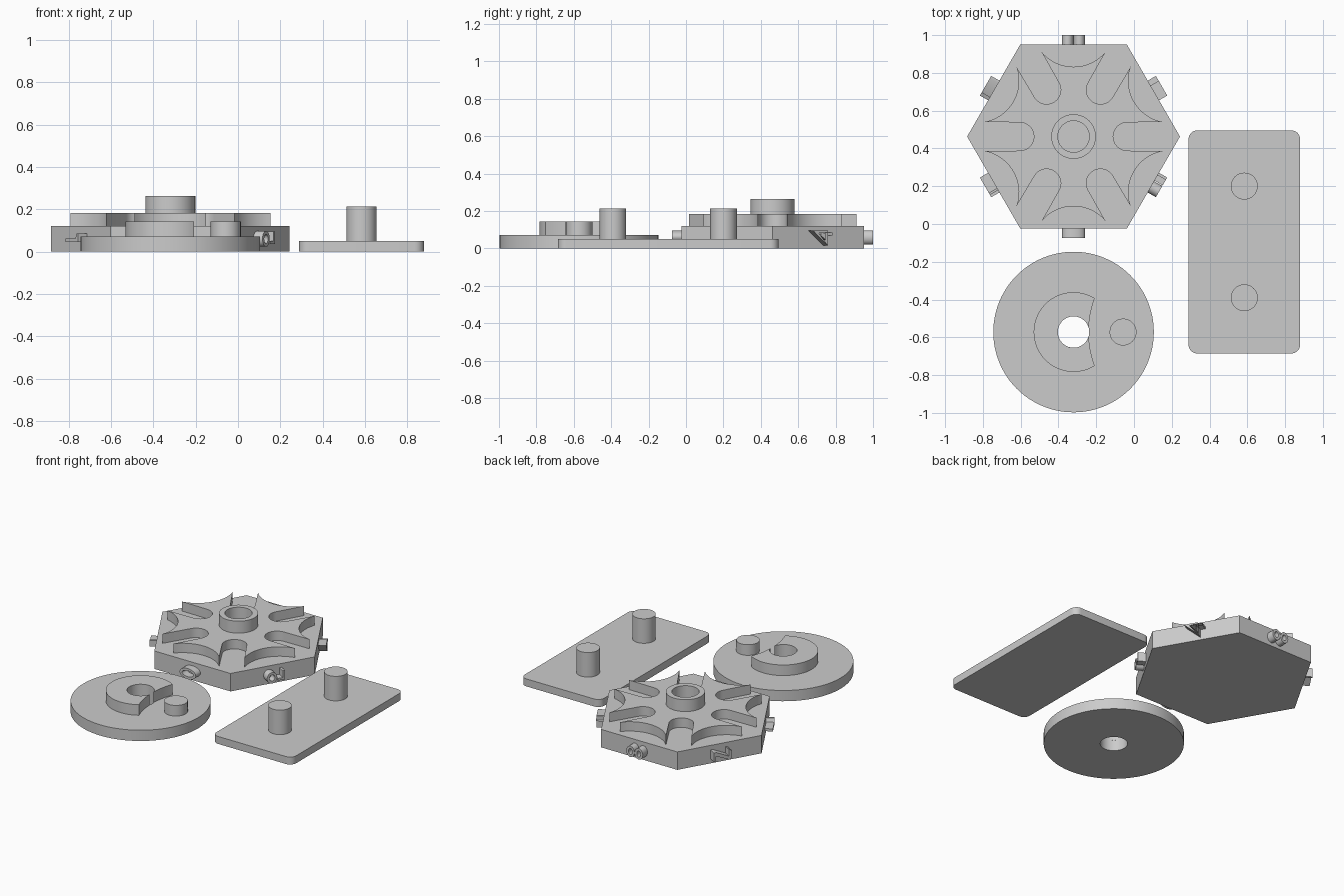
import bpy
from math import sin, cos, pi, radians, hypot, atan2
from mathutils import Matrix, Vector

cube = bpy.data.objects.get("Cube")
if cube:
    bpy.data.objects.remove(cube)

grey = bpy.data.materials.new("plain grey")
grey.use_nodes = True
colour = (0.6, 0.6, 0.6, 1)
grey.diffuse_color = colour
grey.node_tree.nodes["Principled BSDF"].inputs["Base Color"].default_value = colour


def arc(cx, cy, r, start, end, n=24):
    """Points along a circular arc, both ends included."""
    return [(cx + r * cos(start + (end - start) * i / n),
             cy + r * sin(start + (end - start) * i / n)) for i in range(n + 1)]


def circle(r, cx=0, cy=0, n=96):
    return arc(cx, cy, r, 0, 2 * pi, n)[:-1]


def oval(rx, ry, cx=0, cy=0, n=40):
    return [(cx + rx * x, cy + ry * y) for x, y in circle(1, n=n)]


def box(x0, x1, y0, y1):
    return [(x0, y0), (x1, y0), (x1, y1), (x0, y1)]


def turn(points, a):
    return [(x * cos(a) - y * sin(a), x * sin(a) + y * cos(a)) for x, y in points]


def prism(name, loops, z0, z1, matrix):
    """Extrude outlines from z0 to z1; inner loops become holes."""
    curve = bpy.data.curves.new(name, 'CURVE')
    curve.dimensions = '2D'
    curve.fill_mode = 'BOTH'
    curve.extrude = (z1 - z0) / 2
    for loop in loops:
        spline = curve.splines.new('POLY')
        spline.points.add(len(loop) - 1)
        for point, (x, y) in zip(spline.points, loop):
            point.co = (x, y, 0, 1)
        spline.use_cyclic_u = True
    temp = bpy.data.objects.new(name + " outline", curve)
    bpy.context.collection.objects.link(temp)
    graph = bpy.context.evaluated_depsgraph_get()
    mesh = bpy.data.meshes.new_from_object(temp.evaluated_get(graph))
    bpy.data.objects.remove(temp)
    mesh.transform(matrix @ Matrix.Translation((0, 0, (z0 + z1) / 2)))
    mesh.materials.clear()
    mesh.materials.append(grey)
    obj = bpy.data.objects.new(name, mesh)
    bpy.context.collection.objects.link(obj)
    bpy.ops.object.select_all(action='DESELECT')
    obj.select_set(True)
    bpy.context.view_layer.objects.active = obj
    # weld the caps to the walls so shading is continuous
    bpy.ops.object.mode_set(mode='EDIT')
    bpy.ops.mesh.select_all(action='SELECT')
    bpy.ops.mesh.remove_doubles(threshold=0.0001)
    bpy.ops.mesh.normals_make_consistent(inside=False)
    bpy.ops.object.mode_set(mode='OBJECT')
    bpy.ops.object.shade_smooth_by_angle(angle=radians(30))
    return obj


SPACING = 0.591      # distance between the two axles
PIN = 0.071          # pin radius
BORE = 0.083         # bearing hole radius

# Base plate with two axle pins
plate_at = Matrix.Translation((0.584, -0.095, 0))
hw, hh, r = 0.295, 0.59, 0.045
outline = []
for k, (sx, sy) in enumerate([(1, 1), (-1, 1), (-1, -1), (1, -1)]):
    outline += arc(sx * (hw - r), sy * (hh - r), r, k * pi / 2, (k + 1) * pi / 2, 8)
prism("base_plate", [outline], 0, 0.05, plate_at)
for name, side in (("back_axle", 1), ("front_axle", -1)):
    prism(name, [circle(PIN, 0, side * SPACING / 2)], 0.04, 0.214, plate_at)

# Drive disc with locking crescent and crank pin
drive_at = Matrix.Translation((-0.32, -0.572, 0))
prism("drive_disc", [circle(0.425), circle(BORE)], 0, 0.072, drive_at)
lock, bite = 0.211, 0.511
cx = (lock**2 - bite**2 + SPACING**2) / (2 * SPACING)
cy = (lock**2 - cx**2) ** 0.5
a_lock, a_bite = atan2(cy, cx), atan2(cy, SPACING - cx)
hx = (BORE**2 - bite**2 + SPACING**2) / (2 * SPACING)
hy = (BORE**2 - hx**2) ** 0.5
a_hole, a_gap = atan2(hy, hx), atan2(hy, SPACING - hx)
crescent = arc(0, 0, lock, a_lock, 2 * pi - a_lock, 64)
crescent += arc(SPACING, 0, bite, pi + a_bite, pi + a_gap, 12)[1:]
crescent += arc(0, 0, BORE, 2 * pi - a_hole, a_hole, 48)
crescent += arc(SPACING, 0, bite, pi - a_gap, pi - a_bite, 12)[:-1]
prism("locking_crescent", [crescent], 0.072, 0.143, drive_at)
prism("crank_pin", [circle(PIN, 0.262)], 0.06, 0.143, drive_at)

# Hexagonal dial body
wheel_at = Matrix.Translation((-0.32, 0.463, 0))
apothem = 0.488
prism("hexagon_body", [circle(apothem / cos(pi / 6), n=6)], 0, 0.12, wheel_at)

# Slotted wheel: six rounded slots separated by concave arcs
half, slot_end = 0.075, 0.285
tip_r, tip_a = 0.479, pi / 6 - 0.162
tx, ty = tip_r * cos(tip_a), tip_r * sin(tip_a)
dish = hypot(SPACING - tx, ty)
sweep = atan2(ty, SPACING - tx)
star = []
for k in range(6):
    star += turn(arc(slot_end, 0, half, 1.5 * pi, 0.5 * pi, 20), k * pi / 3)
    star += turn(arc(SPACING, 0, dish, pi + sweep, pi - sweep, 24), k * pi / 3 + pi / 6)
prism("slotted_wheel", [star, circle(BORE)], 0.12, 0.183, wheel_at)
prism("wheel_hub", [circle(0.118), circle(BORE)], 0.183, 0.263, wheel_at)

# Raised index marks, one on each side of the hexagon
marks = {
    30: ("triangle_mark", [[(-0.06, 0.095), (0.03, 0.095), (0.03, 0.015)],
                           [(-0.025, 0.082), (0.017, 0.082), (0.017, 0.045)],
                           box(0.03, 0.06, 0.07, 0.085)]),
    90: ("twin_ring_mark", [oval(0.03, 0.037, -0.031, 0.058), oval(0.014, 0.02, -0.031, 0.058),
                            oval(0.03, 0.037, 0.031, 0.058), oval(0.014, 0.02, 0.031, 0.058)]),
    150: ("stepped_mark", [[(-0.06, 0.03), (-0.045, 0.03), (-0.045, 0.065), (0.045, 0.025),
                            (0.06, 0.04), (0.06, 0.085), (0.04, 0.095), (0.04, 0.05),
                            (-0.045, 0.09), (-0.06, 0.09)]]),
    210: ("bar_mark", [[(-0.06, 0.045), (0.06, 0.045), (0.06, 0.085), (0.045, 0.085),
                        (0.035, 0.062), (-0.06, 0.062)]]),
    270: ("oval_mark", [oval(0.06, 0.035, 0, 0.062), oval(0.042, 0.02, 0, 0.062)]),
    330: ("hook_mark", [oval(0.034, 0.037, -0.026, 0.06), oval(0.018, 0.021, -0.026, 0.06),
                        box(0.012, 0.06, 0.035, 0.05), box(0.045, 0.06, 0.05, 0.095)]),
}
for degrees, (name, loops) in marks.items():
    a = radians(degrees)
    out, along = Vector((cos(a), sin(a), 0)), Vector((-sin(a), cos(a), 0))
    frame = Matrix((along, (0, 0, 1), out)).transposed().to_4x4()
    prism(name, loops, apothem - 0.01, apothem + 0.05, wheel_at @ frame)
